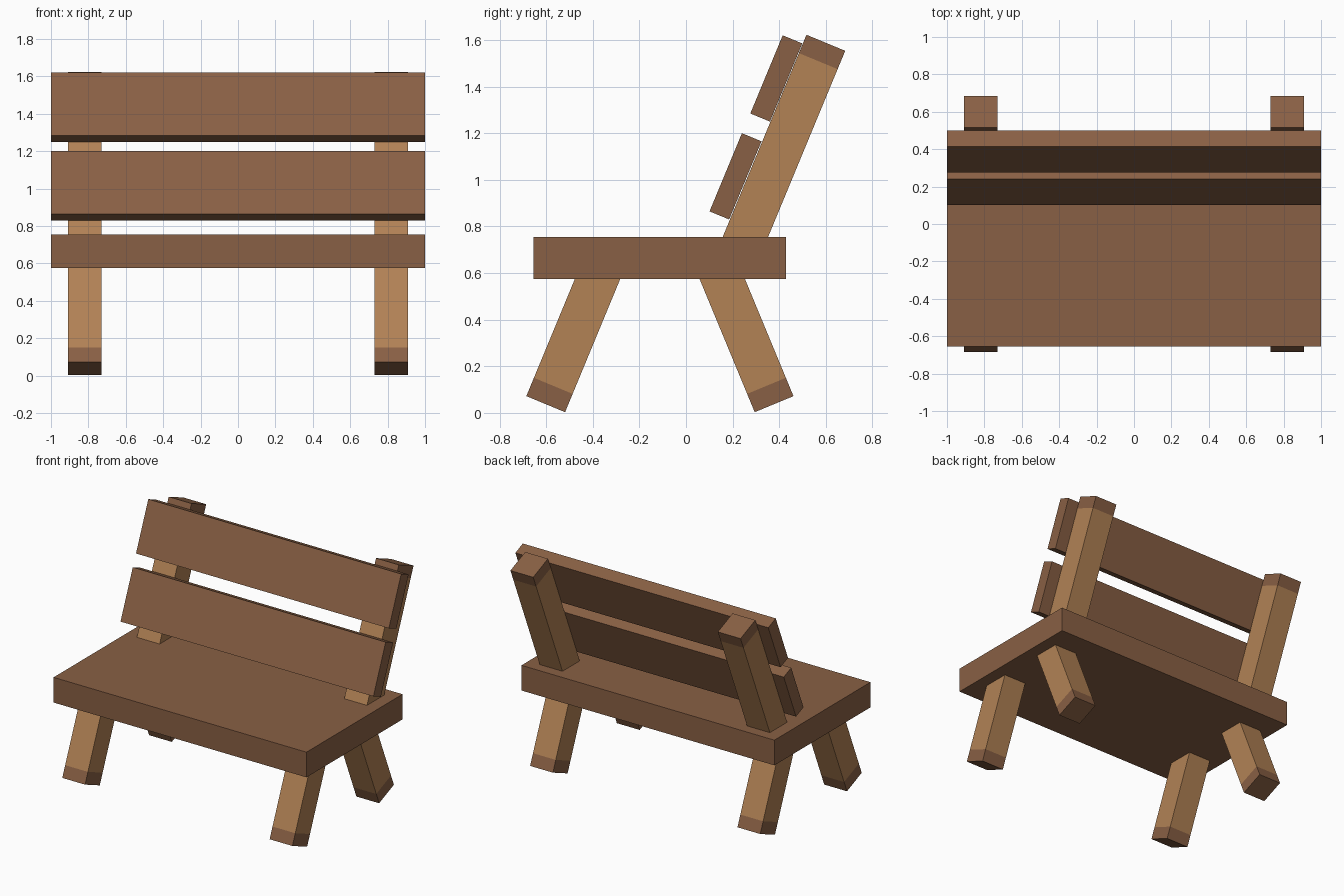
import bpy
import bmesh
from math import radians
from mathutils import Matrix, Vector

if "Cube" in bpy.data.objects:
    bpy.data.objects.remove(bpy.data.objects["Cube"], do_unlink=True)


def make_material(name, rgb):
    mat = bpy.data.materials.new(name)
    mat.use_nodes = True
    mat.diffuse_color = (*rgb, 1)
    mat.node_tree.nodes["Principled BSDF"].inputs["Base Color"].default_value = (*rgb, 1)
    return mat


brown = make_material("dark brown wood", (0.25, 0.117, 0.058))
tan = make_material("light tan wood", (0.445, 0.223, 0.091))

LEAN = radians(22.5)
BEAM = 0.18    # width of legs and posts
TIP = 0.085    # length of the dark end
POST_X = 0.82


def add_box(name, size, centre, tilt=0, tip=False):
    """Box tilted about x; with tip, its local lower end is dark and the rest light."""
    bm = bmesh.new()
    bmesh.ops.create_cube(bm, size=1)
    bmesh.ops.scale(bm, vec=size, verts=bm.verts)
    if tip:
        cut = TIP - size[2] / 2
        bmesh.ops.bisect_plane(bm, geom=bm.verts[:] + bm.edges[:] + bm.faces[:],
                               plane_co=(0, 0, cut), plane_no=(0, 0, 1))
        for face in bm.faces:
            face.material_index = int(face.calc_center_median().z > cut)
    bmesh.ops.transform(bm, matrix=Matrix.Rotation(tilt, 4, 'X'), verts=bm.verts)
    mesh = bpy.data.meshes.new(name)
    bm.to_mesh(mesh)
    bm.free()
    mesh.materials.append(brown)
    mesh.materials.append(tan)
    obj = bpy.data.objects.new(name, mesh)
    obj.location = centre
    bpy.context.collection.objects.link(obj)
    return obj


def add_beam(name, x, end, length, tilt):
    """Square beam starting at its dark end and running along the tilted axis."""
    axis = Matrix.Rotation(tilt, 3, 'X') @ Vector((0, 0, 1))
    centre = Vector((x, *end)) + axis * length / 2
    add_box(name, (BEAM, BEAM, length), centre, tilt, tip=True)


# Seat
add_box("seat", (2, 1.085, 0.18), (0, -0.1125, 0.665))

# Backrest slats
for name, y, z in (("lower_back_slat", 0.2125, 1.015), ("upper_back_slat", 0.3875, 1.435)):
    add_box(name, (2, 0.091, 0.363), (0, y, z), -LEAN)

# Splayed legs and leaning back posts on both sides, ends buried in the seat
for side, x in (("left", POST_X), ("right", -POST_X)):
    add_beam("front_leg_" + side, x, (-0.602, 0.0375), 0.66, -LEAN)
    add_beam("back_leg_" + side, x, (0.378, 0.0375), 0.66, LEAN)
    add_beam("back_post_" + side, x, (0.6, 1.588), 0.98, radians(180) - LEAN)
